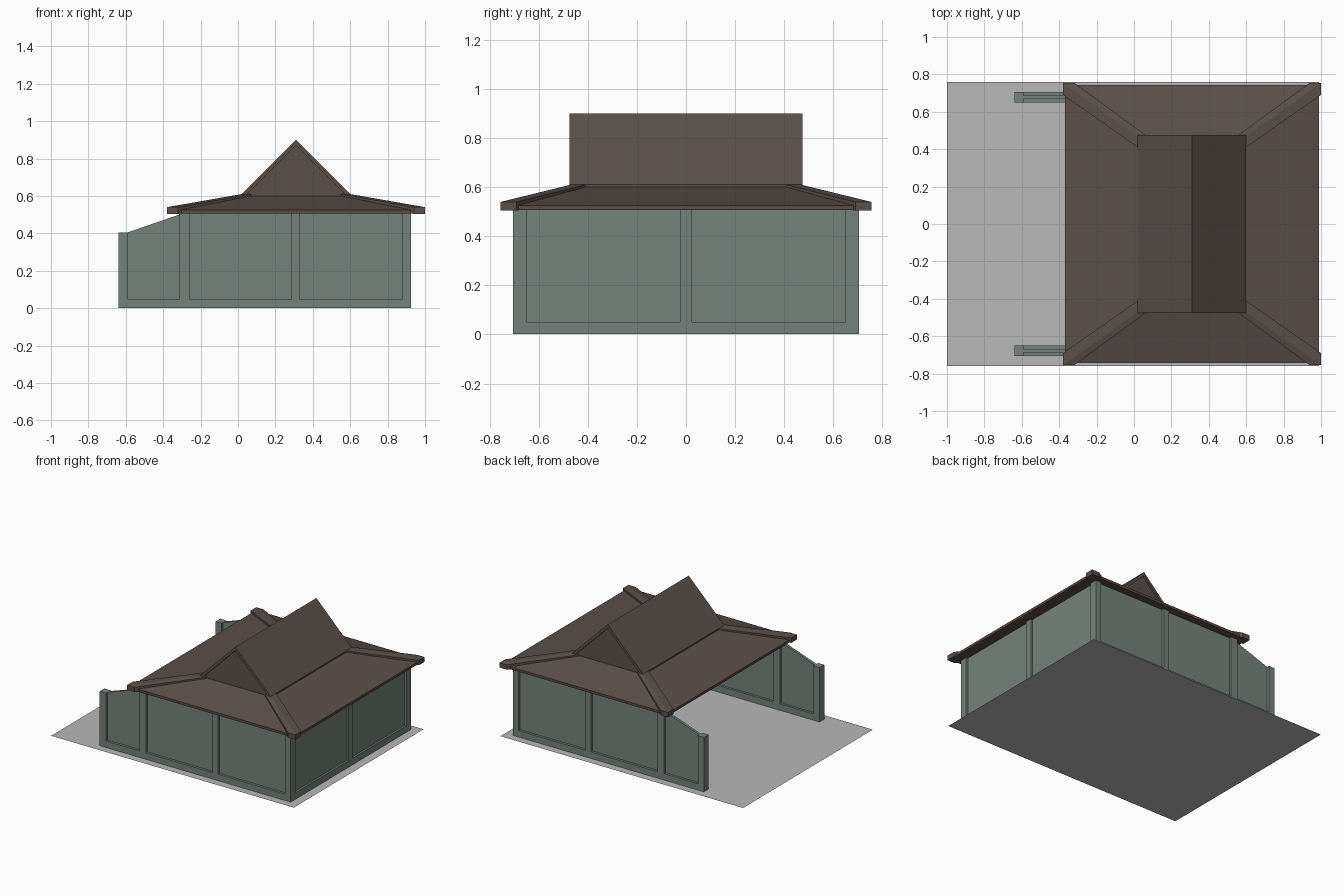
import bpy, bmesh

if "Cube" in bpy.data.objects:
    bpy.data.objects.remove(bpy.data.objects["Cube"], do_unlink=True)


def material(name, rgb):
    m = bpy.data.materials.new(name)
    m.use_nodes = True
    m.diffuse_color = (*rgb, 1)
    m.node_tree.nodes["Principled BSDF"].inputs["Base Color"].default_value = (*rgb, 1)
    return m


WALL = material("grey green wall", (0.18, 0.225, 0.2))
ROOF = material("brown roof", (0.105, 0.08, 0.07))
EAVE = material("red brown eave", (0.107, 0.068, 0.059))
GROUND = material("grey ground", (0.48, 0.48, 0.48))


def finish(name, bm, mat):
    bmesh.ops.recalc_face_normals(bm, faces=bm.faces)
    mesh = bpy.data.meshes.new(name)
    bm.to_mesh(mesh)
    bm.free()
    mesh.materials.append(mat)
    ob = bpy.data.objects.new(name, mesh)
    bpy.context.collection.objects.link(ob)
    return ob


def loft(name, lower, upper, mat):
    """Closed solid between two matching outlines."""
    bm = bmesh.new()
    a = [bm.verts.new(p) for p in lower]
    b = [bm.verts.new(p) for p in upper]
    bm.faces.new(a)
    bm.faces.new(b)
    for i in range(len(a)):
        j = (i + 1) % len(a)
        bm.faces.new((a[i], a[j], b[j], b[i]))
    return finish(name, bm, mat)


def rect(x0, x1, y0, y1, z):
    return [(x0, y0, z), (x1, y0, z), (x1, y1, z), (x0, y1, z)]


def box(name, x, y, z, mat):
    return loft(name, rect(*x, *y, z[0]), rect(*x, *y, z[1]), mat)


def prism_y(name, profile, y0, y1, mat):
    """Extrude an x-z profile along y."""
    return loft(name, [(x, y0, z) for x, z in profile],
                [(x, y1, z) for x, z in profile], mat)


# Ground sheet
bm = bmesh.new()
bm.faces.new([bm.verts.new(p) for p in rect(-1, 0.99, -0.76, 0.76, 0)])
finish("ground", bm, GROUND)

# Long walls: rail, posts and a thin recessed panel with a sloping wing
BASE, RAIL, TOP = 0.002, 0.05, 0.51
POSTS = [("wing", -0.64, -0.59, 0.405), ("opening", -0.315, -0.26, TOP),
         ("middle", 0.285, 0.33, TOP), ("corner", 0.88, 0.925, TOP)]
PANEL = [(-0.61, 0.03), (0.9, 0.03), (0.9, TOP), (-0.29, TOP), (-0.315, 0.5), (-0.59, 0.405), (-0.61, 0.4)]
for side, s in (("front", -1), ("back", 1)):
    y = sorted((s * 0.65, s * 0.705))
    box(side + "_rail", (-0.64, 0.925), y, (BASE, RAIL), WALL)
    for label, x0, x1, top in POSTS:
        box(f"{side}_{label}_post", (x0, x1), y, (RAIL, top), WALL)
    prism_y(side + "_panel", PANEL, s * 0.667, s * 0.687, WALL)

# Closed end wall
box("end_rail", (0.875, 0.925), (-0.65, 0.65), (BASE, RAIL), WALL)
box("end_post", (0.875, 0.925), (-0.025, 0.025), (RAIL, TOP), WALL)
box("end_panel", (0.89, 0.91), (-0.66, 0.66), (0.03, TOP), WALL)

# Eave slab and hipped skirt
CX = 0.31


def centred(hx, hy, z):
    return rect(CX - hx, CX + hx, -hy, hy, z)


loft("eave_slab", centred(0.68, 0.742, 0.507), centred(0.68, 0.742, 0.526), EAVE)
loft("roof_skirt", centred(0.68, 0.742, 0.526), centred(0.29, 0.47, 0.6), ROOF)

# Hip ribs with squared ends at the four corners
OUTER = [(0.69, 0.755), (0.63, 0.755), (0.69, 0.69)]
INNER = [(0.24, 0.47), (0.29, 0.41), (0.29, 0.47)]
for sx in (-1, 1):
    for sy in (-1, 1):
        bm = bmesh.new()
        for pts, low, high in ((OUTER, 0.504, 0.54), (INNER, 0.57, 0.61)):
            for px, py in pts:
                for z in (low, high):
                    bm.verts.new((CX + sx * px, sy * py, z))
        hull = bmesh.ops.convex_hull(bm, input=bm.verts)
        loose = [v for v in bm.verts if not v.link_faces]
        bmesh.ops.delete(bm, geom=loose, context='VERTS')
        name = ("front" if sy < 0 else "back") + ("_right" if sx < 0 else "_left") + "_hip_rib"
        finish(name, bm, ROOF)

# Upper gable roof: two slopes over a recessed gable wall
SLOPE = [(0.29, 0.59), (0.29, 0.61), (0, 0.9), (0, 0.872), (0.262, 0.61), (0.262, 0.59)]
for label, s in (("right", -1), ("left", 1)):
    prism_y(label + "_gable_slope", [(CX + s * x, z) for x, z in SLOPE], -0.475, 0.475, ROOF)
prism_y("gable_wall", [(CX - 0.275, 0.59), (CX + 0.275, 0.59), (CX + 0.275, 0.61), (CX, 0.885),
                       (CX - 0.275, 0.61)], -0.46, 0.46, ROOF)
